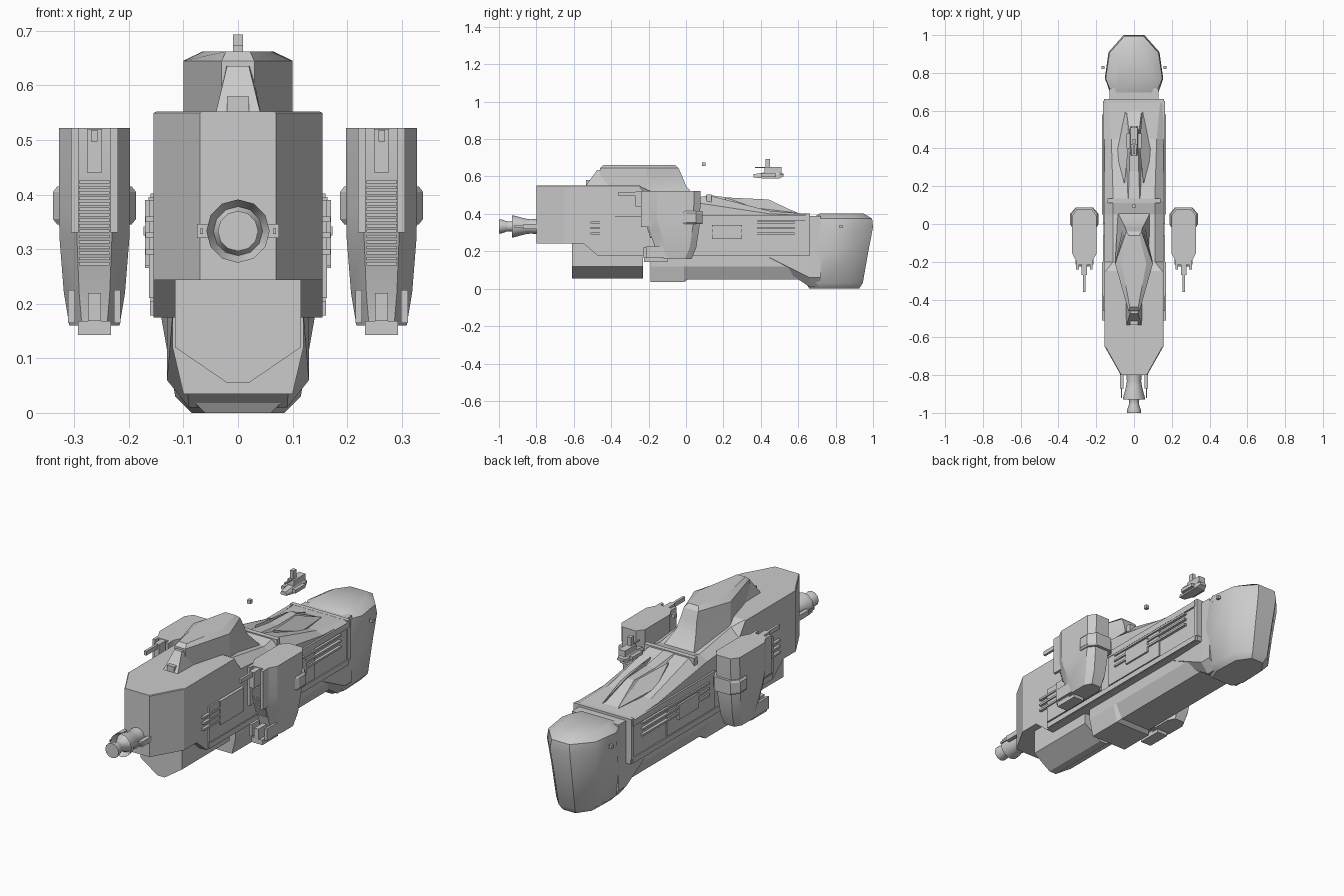
import bpy, bmesh, math

mat = bpy.data.materials.new("hull_grey")
mat.diffuse_color = (0.6, 0.6, 0.6, 1)


def build(name, verts, faces, mirror=False, smooth=None):
    me = bpy.data.meshes.new(name)
    me.from_pydata(verts, [], faces)
    bm = bmesh.new()
    bm.from_mesh(me)
    bmesh.ops.recalc_face_normals(bm, faces=bm.faces)
    bm.to_mesh(me)
    bm.free()
    me.materials.append(mat)
    if smooth:
        me.shade_smooth()
        me.set_sharp_from_angle(angle=math.radians(smooth))
    ob = bpy.data.objects.new(name, me)
    bpy.context.collection.objects.link(ob)
    if mirror:
        ob.modifiers.new("mirror", 'MIRROR')
    return ob


def loft(name, rings, **kw):
    """Skin a list of closed rings and cap both ends."""
    n = len(rings[0])
    verts = [v for r in rings for v in r]
    faces = [tuple(range(n)), tuple(range(len(verts) - n, len(verts)))]
    for k in range(len(rings) - 1):
        for i in range(n):
            j = (i + 1) % n
            faces.append((k * n + i, k * n + j, k * n + n + j, k * n + n + i))
    return build(name, verts, faces, **kw)


def box(name, x, y, z, **kw):
    ring = lambda h: [(x[0], y[0], h), (x[1], y[0], h), (x[1], y[1], h), (x[0], y[1], h)]
    return loft(name, [ring(z[0]), ring(z[1])], **kw)


def section(y, w, zb, zs, zt, wt, wb=None):
    """Hull cross-section across x at a given y."""
    wb = w if wb is None else wb
    return [(-wb, y, zb), (wb, y, zb), (w, y, zs), (wt, y, zt), (-wt, y, zt), (-w, y, zs)]


def plan(z, pts, cx=0.0):
    """Symmetric outline in plan at height z from (half width, y) pairs."""
    return [(cx + w, y, z) for w, y in pts] + [(cx - w, y, z) for w, y in reversed(pts)]


# Main hull, nose to tail
loft("main_hull", [section(*s) for s in (
    (-0.80, 0.07, 0.243, 0.549, 0.552, 0.066), (-0.65, 0.155, 0.243, 0.549, 0.552, 0.15),
    (-0.55, 0.155, 0.243, 0.549, 0.552, 0.15), (-0.47, 0.155, 0.175, 0.549, 0.552, 0.15),
    (-0.25, 0.155, 0.175, 0.549, 0.552, 0.15), (-0.20, 0.155, 0.175, 0.48, 0.525, 0.11),
    (0.05, 0.155, 0.175, 0.46, 0.485, 0.11), (0.12, 0.155, 0.175, 0.45, 0.50, 0.11),
    (0.45, 0.155, 0.175, 0.40, 0.415, 0.12), (0.66, 0.155, 0.175, 0.39, 0.40, 0.14))])
box("deck_ridge", (-0.14, 0.14), (0.11, 0.135), (0.44, 0.503))
box("rear_frame", (-0.16, 0.16), (0.64, 0.662), (0.20, 0.402))
box("hull_lip", (0.15, 0.161), (-0.46, 0.65), (0.178, 0.205), mirror=True)

# Keels and neck under the hull
keel = [(-0.115, 0.25), (-0.115, 0.12), (-0.02, 0.055), (0.02, 0.055), (0.115, 0.12), (0.115, 0.25)]
loft("front_keel", [[(x, y, z) for x, z in keel] for y in (-0.61, -0.23)])
loft("rear_keel", [section(y, 0.12, zb, 0.12, 0.20, 0.12, wb) for y, zb, wb in (
    (-0.19, 0.035, 0.10), (-0.01, 0.035, 0.10), (0.01, 0.05, 0.085), (0.67, 0.05, 0.085))])
loft("neck", [section(0.42, 0.12, 0.17, 0.18, 0.25, 0.12, 0.10),
              section(0.66, 0.13, 0.01, 0.06, 0.39, 0.13, 0.09),
              section(0.72, 0.13, 0.01, 0.06, 0.39, 0.13, 0.09)])

# Tail block
loft("tail_block", [plan(z, pts) for z, pts in (
    (0.0, ((0.06, 0.66), (0.085, 0.72), (0.08, 0.86), (0.035, 0.925))),
    (0.03, ((0.09, 0.64), (0.115, 0.72), (0.105, 0.88), (0.045, 0.945))),
    (0.20, ((0.115, 0.655), (0.145, 0.75), (0.125, 0.89), (0.05, 0.975))),
    (0.33, ((0.11, 0.67), (0.155, 0.77), (0.135, 0.91), (0.055, 1.0))),
    (0.375, ((0.11, 0.67), (0.15, 0.77), (0.13, 0.905), (0.05, 0.995))),
    (0.402, ((0.08, 0.715), (0.105, 0.77), (0.085, 0.89), (0.04, 0.95))))], smooth=35)
box("tail_lamp", (0.157, 0.173), (0.82, 0.836), (0.325, 0.341), mirror=True)

# Raised tower on the front hull
loft("tower", [plan(z, pts) for z, pts in (
    (0.48, ((0.03, -0.46), (0.1, -0.21), (0.085, 0.06))),
    (0.55, ((0.03, -0.46), (0.1, -0.21), (0.055, 0.0))),
    (0.60, ((0.03, -0.46), (0.1, -0.21), (0.045, -0.02))),
    (0.645, ((0.03, -0.46), (0.1, -0.21), (0.04, -0.04))),
    (0.662, ((0.022, -0.44), (0.065, -0.21), (0.028, -0.06))))], smooth=20)
loft("tower_front", [plan(0.545, ((0.042, -0.54), (0.045, -0.40))),
                     plan(0.635, ((0.02, -0.475), (0.025, -0.40)))])
box("tower_brow", (-0.02, 0.02), (-0.535, -0.45), (0.55, 0.58))

# Raised fins on the rear deck
loft("deck_spine", [section(*s) for s in (
    (0.13, 0.06, 0.42, 0.46, 0.50, 0.03), (0.28, 0.05, 0.40, 0.44, 0.48, 0.025),
    (0.44, 0.05, 0.38, 0.41, 0.478, 0.02), (0.60, 0.05, 0.37, 0.39, 0.402, 0.04))])
fin = ((0.045, 0.60, 0.405), (0.028, 0.42, 0.478), (0.05, 0.21, 0.488), (0.092, 0.37, 0.432))
loft("deck_fin", [[(x, y, z - 0.06) for x, y, z in fin], fin], mirror=True)

# Side panels, rails and fittings
box("front_side_panel", (0.15, 0.163), (-0.46, -0.06), (0.21, 0.39), mirror=True)
box("rear_side_panel", (0.15, 0.161), (0.0, 0.38), (0.21, 0.37), mirror=True)
box("upper_side_strip", (0.15, 0.164), (0.0, 0.65), (0.365, 0.395), mirror=True)
box("front_machinery", (0.15, 0.17), (-0.38, -0.20), (0.27, 0.39), mirror=True)
box("rear_machinery", (0.15, 0.17), (0.14, 0.30), (0.265, 0.34), mirror=True)
for z in (0.295, 0.325, 0.355):
    box("front_rail", (0.15, 0.169), (-0.51, -0.20), (z - 0.005, z + 0.005), mirror=True)
    box("rear_rail", (0.15, 0.169), (0.05, 0.58), (z - 0.005, z + 0.005), mirror=True)

# Nose nozzle
def disc(y, r):
    return [(r * math.cos(a * math.tau / 12), y, 0.333 + r * math.sin(a * math.tau / 12))
            for a in range(12)]


loft("nose_nozzle", [disc(y, r) for y, r in (
    (-0.79, 0.042), (-0.83, 0.038), (-0.86, 0.042), (-0.92, 0.058), (-0.93, 0.058),
    (-0.90, 0.045), (-0.935, 0.026), (-0.96, 0.028), (-0.985, 0.037), (-1.0, 0.037))], smooth=35)
box("nozzle_arm", (0.055, 0.075), (-0.87, -0.72), (0.32, 0.346), mirror=True)
box("nozzle_arm_tip", (0.064, 0.07), (-0.92, -0.86), (0.328, 0.338), mirror=True)

# Side pods
CX = 0.263


def pod_ring(z, yf, yb, w):
    return plan(z, ((w * 0.5, yf), (w, yf + 0.06), (w, yb - 0.035), (w * 0.6, yb)), CX)


loft("pod_body", [pod_ring(*p) for p in (
    (0.16, -0.16, 0.03, 0.046), (0.22, -0.165, 0.055, 0.056), (0.32, -0.20, 0.07, 0.064),
    (0.37, -0.215, 0.075, 0.065), (0.522, -0.215, 0.078, 0.065))], mirror=True, smooth=25)
loft("pod_band", [pod_ring(z, -0.06, 0.088, w) for z, w in (
    (0.345, 0.068), (0.355, 0.076), (0.405, 0.076), (0.415, 0.068))], mirror=True)
for s in (-1, 1):
    box("pod_cheek", (CX + s * 0.036 - 0.007, CX + s * 0.036 + 0.007), (-0.24, -0.15),
        (0.33, 0.522), mirror=True)
    box("pod_foot_side", (CX + s * 0.042 - 0.006, CX + s * 0.042 + 0.006), (-0.215, -0.10),
        (0.165, 0.225), mirror=True)
for i in range(16):
    z = 0.27 + i * 0.01
    y = -0.19 - 0.03 * min(1, (z - 0.26) / 0.1)
    box("pod_slat", (CX - 0.028, CX + 0.028), (y, y + 0.03), (z, z + 0.006), mirror=True)
box("pod_gun_mount", (CX - 0.014, CX + 0.014), (-0.27, -0.15), (0.44, 0.52), mirror=True)
box("pod_barrel", (CX - 0.006, CX + 0.006), (-0.36, -0.25), (0.497, 0.518), mirror=True)
box("pod_foot", (CX - 0.03, CX + 0.03), (-0.225, -0.10), (0.143, 0.168), mirror=True)
box("pod_foot_gun", (CX - 0.012, CX + 0.012), (-0.23, -0.12), (0.168, 0.22), mirror=True)

# Small drone and marker above the deck
loft("drone_body", [section(*s) for s in (
    (0.36, 0.016, 0.595, 0.605, 0.612, 0.012), (0.41, 0.024, 0.59, 0.605, 0.62, 0.015),
    (0.50, 0.024, 0.59, 0.61, 0.625, 0.015), (0.52, 0.018, 0.60, 0.61, 0.615, 0.012))])
box("drone_engine", (0.022, 0.04), (0.40, 0.48), (0.598, 0.615), mirror=True)
box("drone_cabin", (-0.018, 0.018), (0.42, 0.51), (0.62, 0.65))
box("drone_turret", (-0.009, 0.009), (0.425, 0.45), (0.65, 0.693))
box("drone_gun", (-0.004, 0.004), (0.37, 0.43), (0.645, 0.652))
box("marker_cube", (-0.009, 0.009), (0.085, 0.103), (0.656, 0.674))
